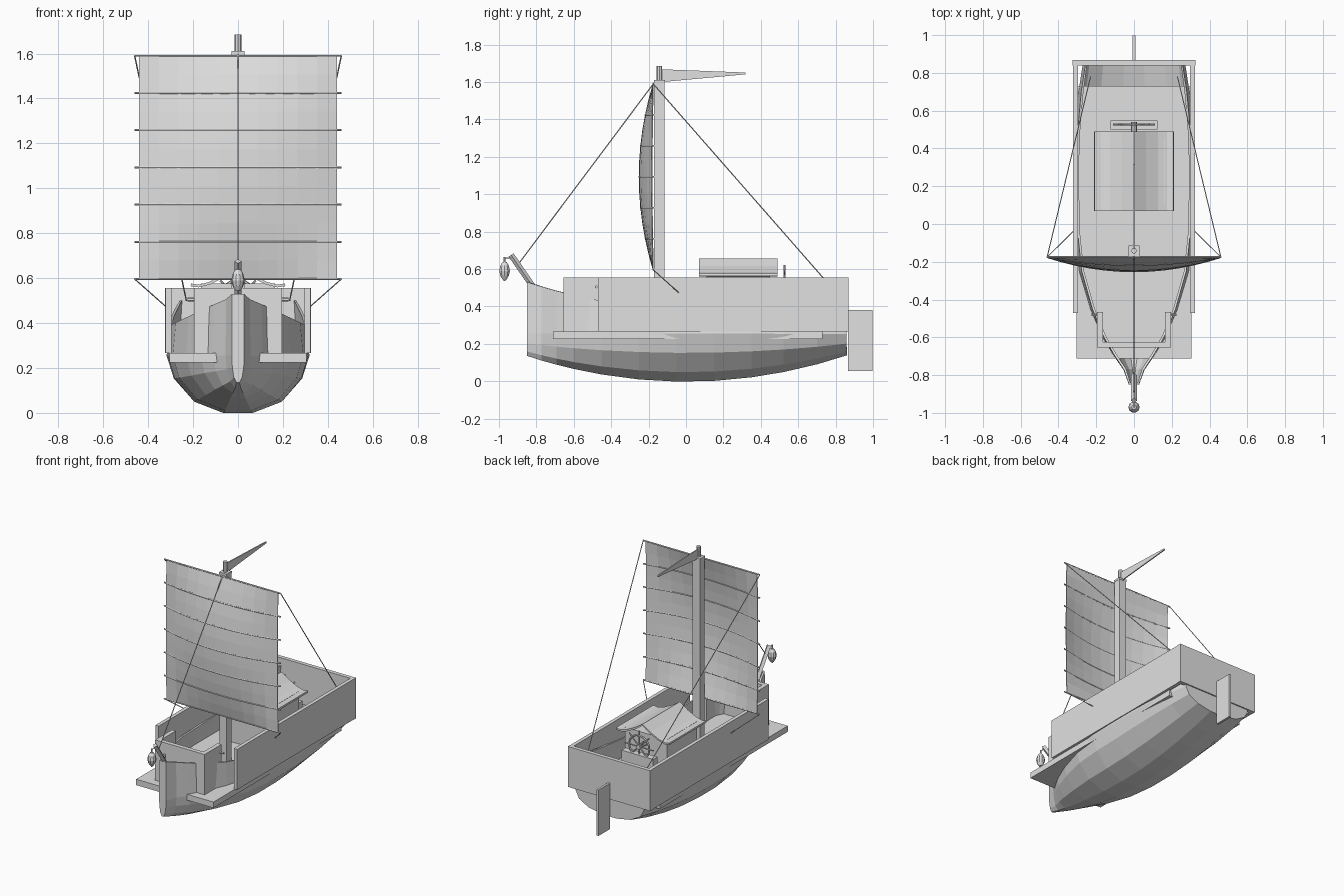
import bpy, bmesh, math
from mathutils import Vector

cube = bpy.data.objects.get("Cube")
if cube:
    bpy.data.objects.remove(cube, do_unlink=True)

grey = bpy.data.materials.new("light_grey")
grey.use_nodes = True
COL = (0.75, 0.75, 0.75, 1)
grey.diffuse_color = COL
grey.node_tree.nodes["Principled BSDF"].inputs["Base Color"].default_value = COL


def add(name, bm):
    bmesh.ops.recalc_face_normals(bm, faces=bm.faces)
    me = bpy.data.meshes.new(name)
    bm.to_mesh(me)
    bm.free()
    me.materials.append(grey)
    ob = bpy.data.objects.new(name, me)
    bpy.context.collection.objects.link(ob)
    return ob


def box(name, x, y, z):
    bm = bmesh.new()
    bmesh.ops.create_cube(bm, size=1)
    for v in bm.verts:
        v.co = [r[0] if c < 0 else r[1] for c, r in zip(v.co, (x, y, z))]
    return add(name, bm)


def rod(name, p, q, r=0.003, sides=6):
    p, q = Vector(p), Vector(q)
    bm = bmesh.new()
    bmesh.ops.create_cone(bm, cap_ends=True, segments=sides, radius1=r, radius2=r,
                          depth=(q - p).length)
    rot = (q - p).to_track_quat('Z', 'Y')
    for v in bm.verts:
        v.co = rot @ v.co + (p + q) / 2
    return add(name, bm)


def skin(bm, rows, close=False):
    """Bridge rows of points with quads."""
    vs = [[bm.verts.new(p) for p in row] for row in rows]
    n = len(vs[0])
    for a, b in zip(vs, vs[1:]):
        for i in range(n if close else n - 1):
            j = (i + 1) % n
            bm.faces.new((a[i], a[j], b[j], b[i]))
    return vs


def thicken(ob, t, offset=0):
    m = ob.modifiers.new("thickness", 'SOLIDIFY')
    m.thickness = t
    m.offset = offset


# Hull: faceted shell through stations of (y, half beam)
stations = [(-0.845, 0.024), (-0.77, 0.05), (-0.69, 0.105), (-0.6, 0.16), (-0.45, 0.225),
            (-0.25, 0.285), (-0.05, 0.307), (0.15, 0.312), (0.35, 0.312), (0.52, 0.305),
            (0.7, 0.288), (0.855, 0.265)]
rows = []
for y, b in stations:
    t = (y / 0.86) ** 2
    keel, chine = 0.004 + 0.14 * t, 0.155 + 0.05 * t
    sheer = 0.39 + (0.145 if y < 0 else 0.115) * t
    half = [(0.2 * b, keel), (0.62 * b, keel + 0.33 * (chine - keel)), (0.9 * b, chine),
            (b, 0.255), (0.95 * b, sheer)]
    rows.append([(-x, y, z) for x, z in reversed(half)] + [(x, y, z) for x, z in half])
bm = bmesh.new()
vs = skin(bm, rows)
bm.faces.new(vs[0])
bm.faces.new(vs[-1])
thicken(add("hull", bm), 0.012)

# Deck slab, side bulwarks and transom
box("deck", (-0.305, 0.305), (-0.712, 0.73), (0.225, 0.267))
for s, side in ((-1, "right"), (1, "left")):
    xs = sorted((s * 0.297, s * 0.323))
    box(side + "_bulwark", xs, (-0.47, 0.845), (0.267, 0.555))
    xs = sorted((s * 0.165, s * 0.195))
    box(side + "_bow_wall", xs, (-0.655, -0.465), (0.267, 0.555))
box("bow_front_wall", (-0.195, 0.195), (-0.655, -0.625), (0.267, 0.555))
box("transom", (-0.325, 0.325), (0.84, 0.868), (0.267, 0.555))
box("rudder", (-0.008, 0.008), (0.865, 0.997), (0.055, 0.382))

# Cabin with an upswept roof
box("cabin", (-0.165, 0.165), (0.11, 0.45), (0.267, 0.575))
prof = [(0.21, 0.57), (0.175, 0.565), (0.125, 0.578), (0.06, 0.61), (0, 0.65)]
prof = [(-x, z) for x, z in prof] + [(x, z) for x, z in reversed(prof[:-1])]
bm = bmesh.new()
skin(bm, [[(x, y, z) for x, z in prof] for y in (0.07, 0.49)])
thicken(add("cabin_roof", bm), 0.012)

# Steering wheel and its stand
box("wheel_stand", (-0.125, 0.125), (0.5, 0.548), (0.267, 0.46))
bpy.ops.mesh.primitive_torus_add(major_radius=0.08, minor_radius=0.007, major_segments=16,
                                 minor_segments=6, location=(0, 0.527, 0.51),
                                 rotation=(math.pi / 2, 0, 0))
wheel = bpy.context.object
wheel.name = "wheel_rim"
wheel.data.materials.append(grey)
for i in range(4):
    a = i * math.pi / 4
    d = Vector((math.cos(a), 0, math.sin(a))) * 0.112
    c = Vector((0, 0.527, 0.51))
    rod("wheel_spoke", c - d, c + d, 0.005)
rod("wheel_hub", (0, 0.45, 0.51), (0, 0.54, 0.51), 0.016, 8)

# Mast, cap, pin and pennant
box("mast", (-0.028, 0.028), (-0.17, -0.115), (0.267, 1.6))
box("mast_cap", (-0.03, 0.03), (-0.172, -0.113), (1.597, 1.612))
rod("mast_pin", (0, -0.142, 1.6), (0, -0.142, 1.685), 0.015, 8)
bm = bmesh.new()
bm.faces.new([bm.verts.new(p) for p in ((0, -0.13, 1.6), (0, 0.317, 1.641),
                                        (0, 0.317, 1.651), (0, -0.13, 1.668))])
thicken(add("pennant", bm), 0.008)


# Billowing sail with curved battens
def billow(x, z):
    u, w = x / 0.46, (z - 1.093) / 0.497
    return -0.175 - 0.075 * (1 - u * u) * max(0, 1 - w * w)


def spread(a, b, n):
    return [a + (b - a) * i / n for i in range(n + 1)]


bm = bmesh.new()
skin(bm, [[(x, billow(x, z), z) for x in spread(-0.44, 0.44, 10)]
          for z in spread(0.596, 1.59, 12)])
thicken(add("sail", bm), 0.005)
for z in spread(0.596, 1.59, 6):
    bm = bmesh.new()
    r = 0.005
    ring = [(math.cos(k * math.pi / 3) * r, math.sin(k * math.pi / 3) * r) for k in range(6)]
    vs = skin(bm, [[(x, billow(x, z) + p, z + q) for p, q in ring]
                   for x in spread(-0.46, 0.46, 12)], True)
    bm.faces.new(vs[0])
    bm.faces.new(vs[-1])
    add("sail_batten", bm)

# Rigging
rod("forestay", (0, -0.16, 1.61), (0, -0.89, 0.635))
for s in (-1, 1):
    rod("backstay", (s * 0.46, -0.175, 1.59), (s * 0.23, 0.78, 0.5))
    rod("sheet_rope", (s * 0.46, -0.175, 0.596), (s * 0.323, -0.04, 0.475))
    rod("cleat", (s * 0.19, -0.48, 0.505), (s * 0.225, -0.48, 0.505), 0.008)

# Bow post and hanging lantern
rod("bow_post", (0, -0.80, 0.48), (0, -0.935, 0.675), 0.016, 4)
rod("lantern_arm", (0, -0.925, 0.66), (0, -0.97, 0.66), 0.003)
rod("lantern_hook", (0, -0.97, 0.535), (0, -0.97, 0.665), 0.005)
lantern = [(0.012, 0.545), (0.024, 0.565), (0.03, 0.59), (0.024, 0.618), (0.012, 0.638)]
bm = bmesh.new()
vs = skin(bm, [[(r * math.cos(k * math.pi / 5), -0.97 + r * math.sin(k * math.pi / 5), z)
                for k in range(10)] for r, z in lantern], True)
bm.faces.new(vs[0])
bm.faces.new(vs[-1])
add("lantern", bm)
